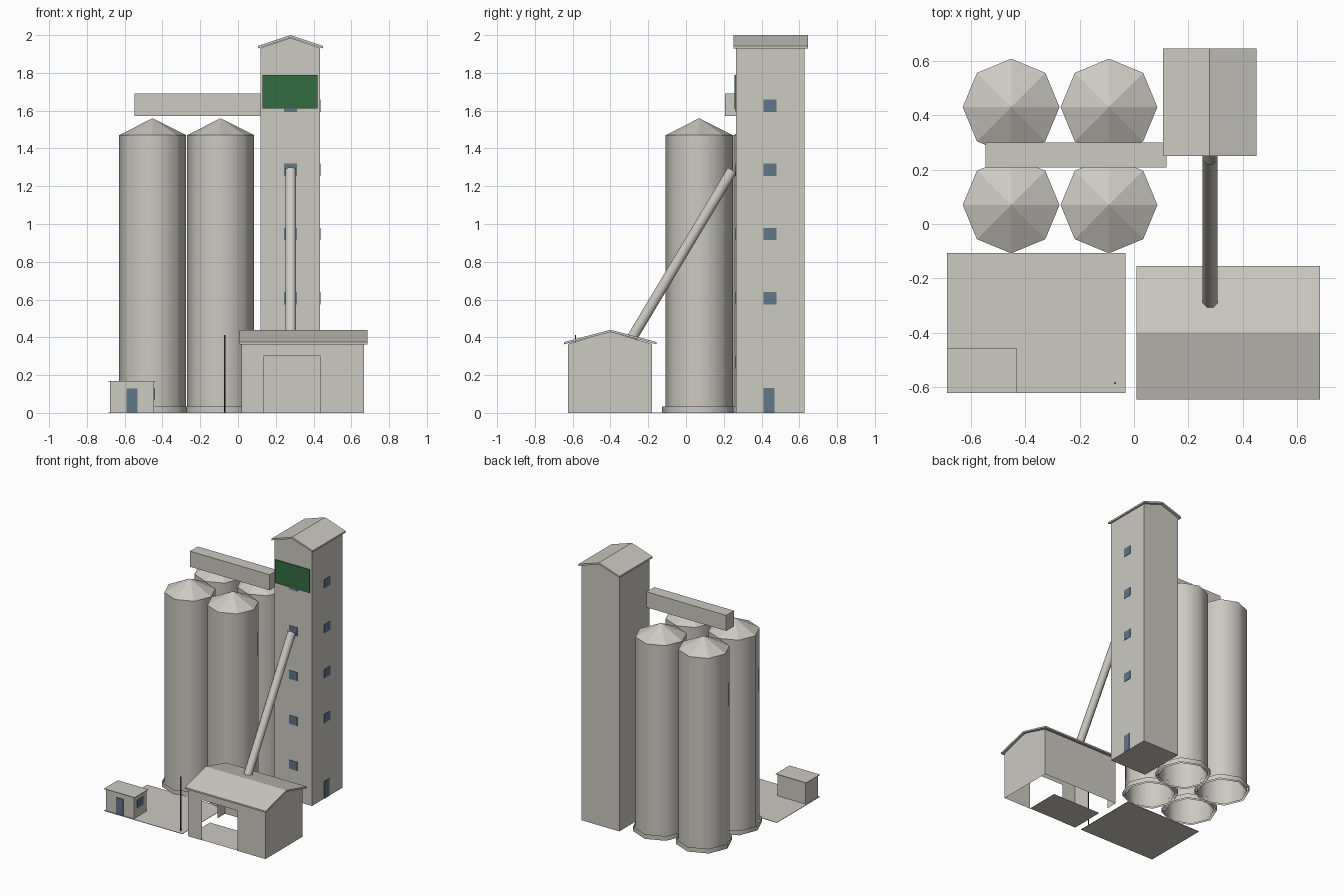
import bpy, bmesh, math
from mathutils import Vector

if "Cube" in bpy.data.objects:
    bpy.data.objects.remove(bpy.data.objects["Cube"])


def material(name, rgb):
    m = bpy.data.materials.new(name)
    m.diffuse_color = (*rgb, 1)
    m.use_nodes = True
    m.node_tree.nodes["Principled BSDF"].inputs["Base Color"].default_value = m.diffuse_color
    return m


CONCRETE = material("concrete", (0.60, 0.585, 0.535))
GREEN = material("sign green", (0.034, 0.15, 0.05))
GLASS = material("window blue", (0.12, 0.18, 0.25))
DARK = material("dark metal", (0.08, 0.08, 0.08))


def finish(name, bm, mat, smooth=False, recalc=True):
    if recalc:
        bmesh.ops.recalc_face_normals(bm, faces=bm.faces)
    me = bpy.data.meshes.new(name)
    bm.to_mesh(me)
    bm.free()
    me.materials.append(mat)
    for p in me.polygons:
        p.use_smooth = smooth
    ob = bpy.data.objects.new(name, me)
    bpy.context.collection.objects.link(ob)
    return ob


def face(bm, pts):
    return bm.faces.new([bm.verts.new(p) for p in pts])


def box(name, x, y, z, mat=CONCRETE):
    bm = bmesh.new()
    bmesh.ops.create_cube(bm, size=1)
    for v in bm.verts:
        v.co = [a[0] + (c + 0.5) * (a[1] - a[0]) for a, c in zip((x, y, z), v.co)]
    return finish(name, bm, mat)


def sheet(name, quads, mat=CONCRETE):
    bm = bmesh.new()
    for q in quads:
        face(bm, q)
    return finish(name, bm, mat, recalc=False)


def tube(name, a, b, r, n, mat=CONCRETE, caps=False, smooth=True, turn=0.0):
    """Straight tube between two points."""
    a, b = Vector(a), Vector(b)
    q = (b - a).to_track_quat('Z', 'Y')
    bm = bmesh.new()
    rings = []
    for c in (a, b):
        rings.append([bm.verts.new(c + q @ Vector((r * math.cos(t), r * math.sin(t), 0)))
                      for t in (turn + 2 * math.pi * i / n for i in range(n))])
    for i in range(n):
        j = (i + 1) % n
        bm.faces.new((rings[0][i], rings[0][j], rings[1][j], rings[1][i]))
    if caps:
        bm.faces.new(rings[0][::-1])
        bm.faces.new(rings[1])
    return finish(name, bm, mat, smooth, recalc=False)


def gable_roof(name, half, eave, ridge, thick, length, centre, along_y):
    """Thin folded roof, ridge along y or x."""
    prof = [(-half, eave), (0, ridge - thick), (half, eave),
            (half, eave + thick), (0, ridge), (-half, eave + thick)]
    bm = bmesh.new()
    ends = []
    for s in (-length / 2, length / 2):
        pts = [(u, s, z) if along_y else (s, u, z) for u, z in prof]
        ends.append([bm.verts.new((p[0] + centre[0], p[1] + centre[1], p[2])) for p in pts])
    for i in range(6):
        j = (i + 1) % 6
        bm.faces.new((ends[0][i], ends[0][j], ends[1][j], ends[1][i]))
    for e in ends:
        bm.faces.new((e[0], e[1], e[4], e[5]))
        bm.faces.new((e[1], e[2], e[3], e[4]))
    return finish(name, bm, CONCRETE)


# Four octagonal silos with cone tops and open base bands
for x in (-0.452, -0.092):
    for y in (0.43, 0.07):
        tube("silo_wall", (x, y, 0), (x, y, 1.47), 0.178, 8)
        tube("silo_base_band", (x, y, 0), (x, y, 0.035), 0.196, 8)
        bm = bmesh.new()
        rim = [(x + 0.178 * math.cos(i * math.pi / 4), y + 0.178 * math.sin(i * math.pi / 4), 1.47)
               for i in range(9)]
        for p, q in zip(rim, rim[1:]):
            face(bm, (p, q, (x, y, 1.56)))
        finish("silo_cone", bm, CONCRETE, recalc=False)

# Conveyor gallery above the silos
box("gallery", (-0.547, 0.12), (0.207, 0.30), (1.572, 1.69))

# Tower with gabled top
bm = bmesh.new()
outline = [(0.12, 0), (0.435, 0), (0.435, 1.932), (0.278, 1.985), (0.12, 1.932)]
near = [bm.verts.new((x, 0.265, z)) for x, z in outline]
far = [bm.verts.new((x, 0.627, z)) for x, z in outline]
bm.faces.new(near)
bm.faces.new(far[::-1])
for i in range(5):
    j = (i + 1) % 5
    bm.faces.new((near[i], near[j], far[j], far[i]))
finish("tower", bm, CONCRETE)
gable_roof("tower_roof", 0.172, 1.93, 2.0, 0.013, 0.394, (0.278, 0.448), True)

# Tower windows, side door and sign
for i in range(5):
    z = 0.267 + 0.34 * i
    box("tower_front_window", (0.243, 0.313), (0.262, 0.266), (z - 0.033, z + 0.033), GLASS)
    if i:
        box("tower_side_window", (0.434, 0.438), (0.411, 0.479), (z - 0.033, z + 0.033), GLASS)
box("tower_side_door", (0.434, 0.438), (0.411, 0.469), (0, 0.133), GLASS)
box("sign", (0.13, 0.42), (0.256, 0.264), (1.612, 1.788), GREEN)

# Sloped spout from the tower to the intake shed
tube("spout", (0.28, -0.29, 0.39), (0.28, 0.245, 1.285), 0.03, 8, caps=False, turn=math.pi / 8)

# Intake shed walls with openings in the front and left side
X0, X1, Y0, Y1, H = 0.018, 0.668, -0.625, -0.18, 0.365
YM = (Y0 + Y1) / 2


def wall_y(y, a, b, z0, z1):
    return [(a, y, z0), (b, y, z0), (b, y, z1), (a, y, z1)]


def wall_x(x, a, b, z0, z1):
    return [(x, b, z0), (x, a, z0), (x, a, z1), (x, b, z1)]


D = 0.305
sheet("shed_walls", [
    wall_y(Y0, X0, 0.137, 0, D), wall_y(Y0, 0.435, X1, 0, D), wall_y(Y0, X0, X1, D, H),
    wall_y(Y1, X1, X0, 0, H),
    wall_x(X1, Y1, Y0, 0, H),
    wall_x(X0, Y0, -0.49, 0, D), wall_x(X0, -0.27, Y1, 0, D), wall_x(X0, Y0, Y1, D, H),
    [(X1, Y0, H), (X1, Y1, H), (X1, YM, 0.43)],
    [(X0, Y1, H), (X0, Y0, H), (X0, YM, 0.43)],
])
sheet("shed_floor", [[(X0, Y0, 0.002), (0.435, Y0, 0.002), (0.435, -0.36, 0.002), (X0, -0.36, 0.002)]])
gable_roof("shed_roof", 0.245, 0.363, 0.44, 0.012, 0.676, (0.347, -0.40), False)

# Paved yard
box("yard_pad", (-0.688, -0.032), (-0.621, -0.106), (0, 0.003))

# Small office with flat roof, door and window
box("office", (-0.678, -0.444), (-0.612, -0.464), (0, 0.166))
box("office_roof", (-0.688, -0.432), (-0.621, -0.456), (0.166, 0.17))
box("office_door", (-0.59, -0.532), (-0.616, -0.611), (0.003, 0.128), GLASS)
box("office_window", (-0.445, -0.44), (-0.575, -0.505), (0.07, 0.13), GLASS)

# Pole beside the yard
tube("pole", (-0.07, -0.585, 0), (-0.07, -0.585, 0.413), 0.004, 6, DARK, caps=True)
